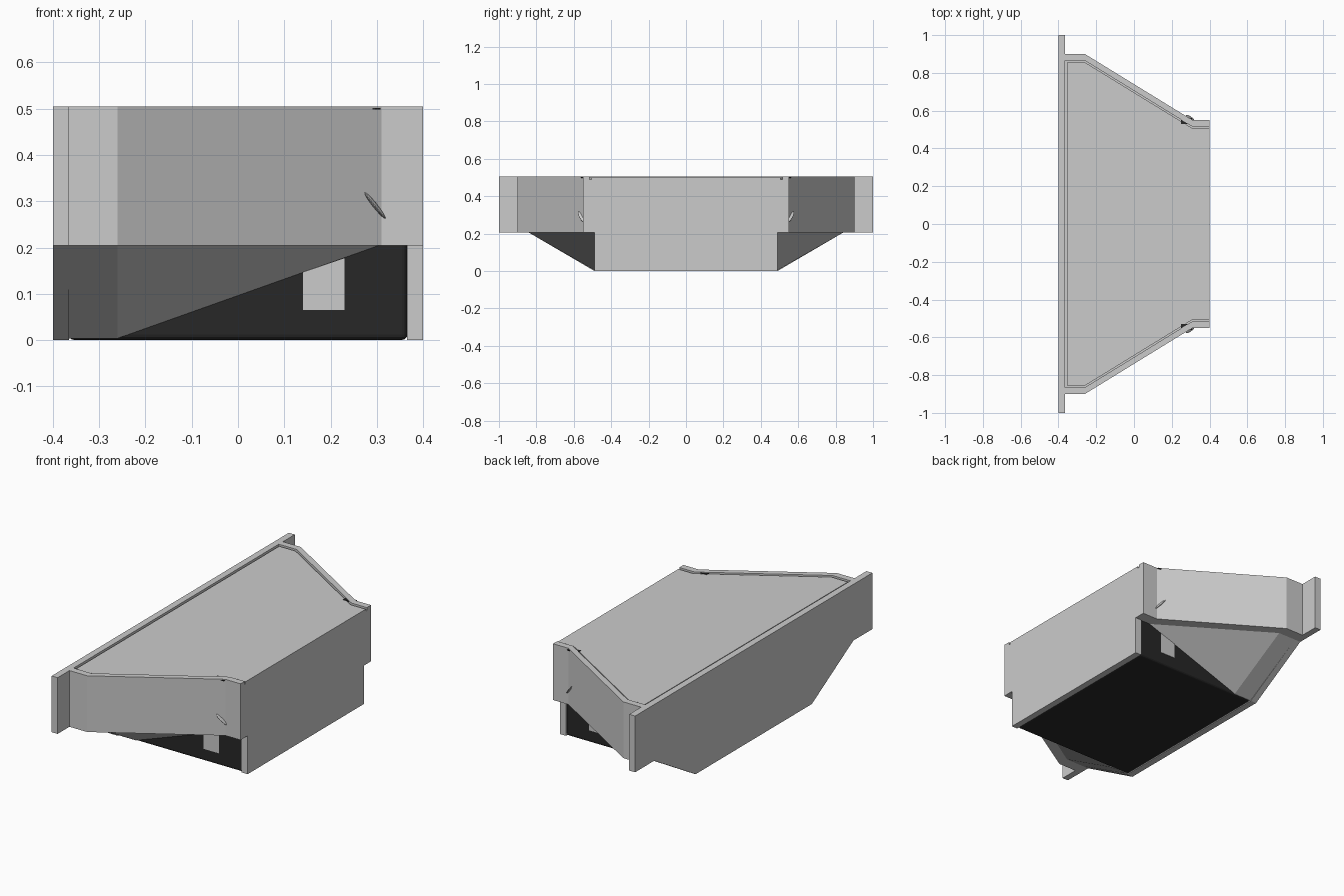
import bpy, bmesh, math
from mathutils import Vector

if "Cube" in bpy.data.objects:
    bpy.data.objects.remove(bpy.data.objects["Cube"])

dark = bpy.data.materials.new("dark_panel")
dark.diffuse_color = (0.02, 0.02, 0.02, 1)
dark.use_nodes = True
dark.node_tree.nodes["Principled BSDF"].inputs["Base Color"].default_value = dark.diffuse_color


def finish(name, bm, mat=None):
    bmesh.ops.recalc_face_normals(bm, faces=bm.faces)
    me = bpy.data.meshes.new(name)
    bm.to_mesh(me)
    bm.free()
    ob = bpy.data.objects.new(name, me)
    bpy.context.collection.objects.link(ob)
    if mat:
        me.materials.append(mat)
    return ob


def prism(name, pts, offset, mat=None):
    """Extrude a 3D planar outline along an offset vector."""
    bm = bmesh.new()
    f = bm.faces.new([bm.verts.new(p) for p in pts])
    r = bmesh.ops.extrude_face_region(bm, geom=[f])
    bmesh.ops.translate(bm, vec=Vector(offset),
                        verts=[v for v in r["geom"] if isinstance(v, bmesh.types.BMVert)])
    return finish(name, bm, mat)


def box(name, lo, hi, mat=None):
    x0, y0, z0 = lo
    x1, y1, z1 = hi
    return prism(name, [(x0, y0, z0), (x1, y0, z0), (x1, y1, z0), (x0, y1, z0)],
                 (0, 0, z1 - z0), mat)


def side_path(inset, x0=-0.365):
    """Tapering side line of the body, moved inward by inset."""
    return [(x0, 0.9 - inset), (-0.26, 0.9 - inset), (0.31, 0.55 - inset), (0.4, 0.55 - inset)]


def outline(inset, z, x0=-0.365):
    p = side_path(inset, x0)
    return [(x, y, z) for x, y in p] + [(x, -y, z) for x, y in reversed(p)]


Z0, Z1 = 0.205, 0.505

# Upper body: core, recessed lid with a fine groove, and raised side walls
prism("upper_core", outline(0.03, Z0), (0, 0, 0.284))
prism("lid_panel", outline(0.044, 0.4, -0.356), (0, 0, 0.1))
for s, side in ((-1, "front"), (1, "back")):
    strip = side_path(0) + side_path(0.035)[::-1]
    prism(side + "_wall", [(x, s * y, Z0) for x, y in strip], (0, 0, Z1 - Z0))

# Wide flange plate
half = [(1.0, Z1), (1.0, Z0), (0.84, Z0), (0.49, 0.0)]
prism("flange_plate", [(-0.4, y, z) for y, z in half] +
      [(-0.4, -y, z) for y, z in reversed(half)], (0.035, 0, 0))

# Lower end plate
box("lower_end_plate", (0.365, -0.49, 0), (0.4, 0.49, Z0))

# Sloped lower hull
bm = bmesh.new()
for s in (-1, 1):
    for x, y, z in ((-0.366, 0.84, Z0), (-0.26, 0.84, Z0), (0.305, 0.487, Z0),
                    (-0.366, 0.49, 0.004), (-0.26, 0.49, 0.004)):
        bm.verts.new((x, s * y, z))
bmesh.ops.convex_hull(bm, input=bm.verts)
finish("sloped_hull", bm)

# Dark rounded inner box showing at the bottom and both ends
inner = box("inner_box", (-0.366, -0.487, 0.0005), (0.366, 0.487, 0.22), dark)
bev = inner.modifiers.new("round", "BEVEL")
bev.width, bev.segments = 0.012, 3

for s, side in ((-1, "front"), (1, "back")):
    # Light patch on the dark end wall, top following the slope
    prism(side + "_patch", [(x, s * 0.485, z) for x, z in
                            ((0.14, 0.065), (0.23, 0.065), (0.23, 0.177), (0.14, 0.147))],
          (0, s * 0.004, 0))
    # Thin tilted latch blade poking through the side wall
    bm = bmesh.new()
    bmesh.ops.create_uvsphere(bm, u_segments=12, v_segments=8, radius=1)
    bmesh.ops.scale(bm, vec=(0.036, 0.014, 0.005), verts=bm.verts)
    for v in bm.verts:
        a, b = v.co.x, v.co.z
        x = 0.296 + a * 0.62 + b * 0.78
        v.co = (x, s * (0.55 + max(0, 0.31 - x) * 0.614 + v.co.y), 0.291 - a * 0.78 + b * 0.62)
    finish(side + "_latch", bm)
    # Small dark strip under the rim
    box(side + "_rim_strip", (0.25, s * 0.53, 0.498), (0.308, s * 0.562, 0.502), dark)
